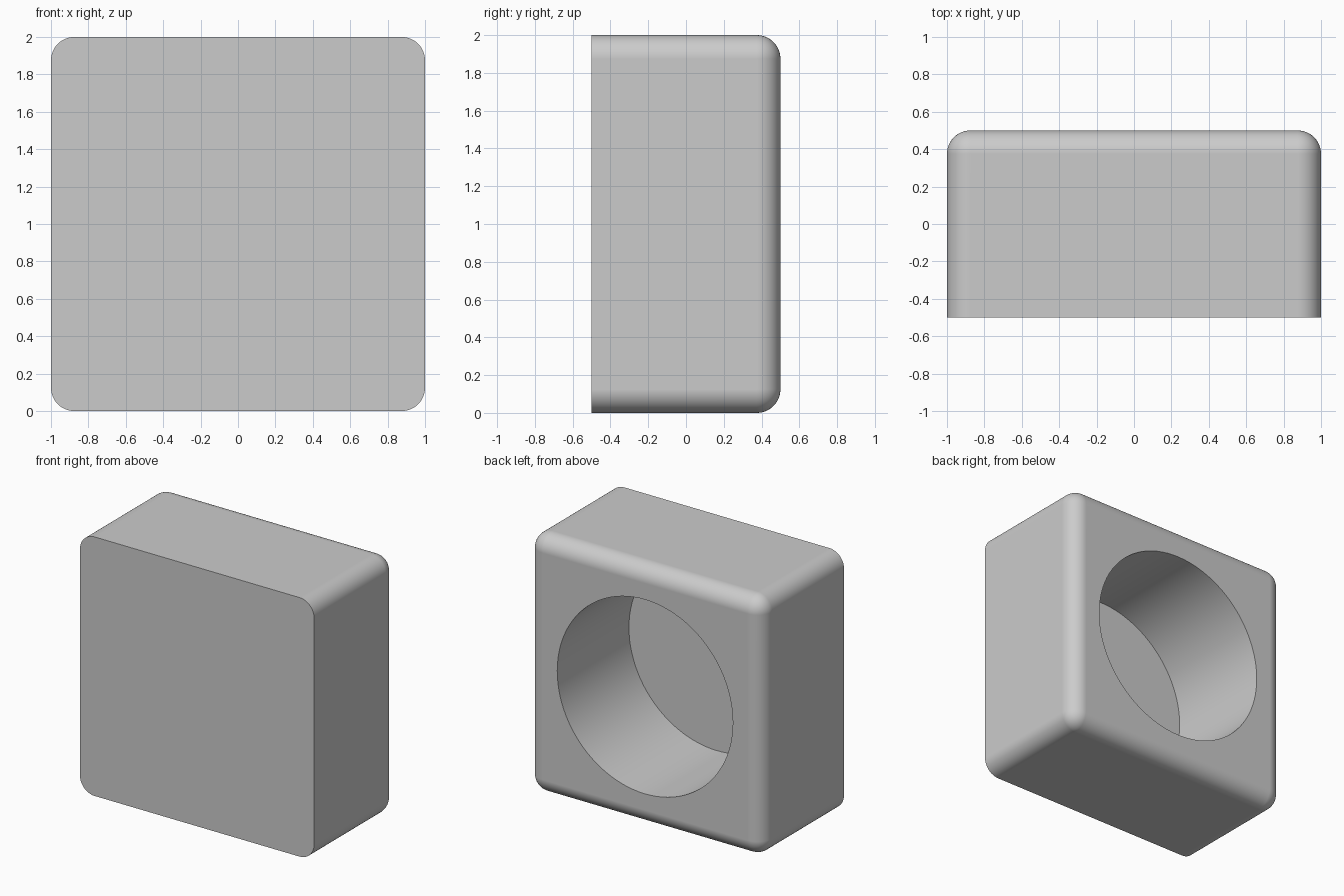
import bpy
import bmesh
import math
from mathutils import Matrix

default = bpy.data.objects.get("Cube")
if default:
    bpy.data.objects.remove(default, do_unlink=True)

SIZE, DEPTH, RADIUS = 2.0, 1.0, 0.125
HOLE_RADIUS, HOLE_DEPTH = 0.75, 0.875
FRONT, BACK = -DEPTH / 2, DEPTH / 2

grey = bpy.data.materials.new("light grey")
grey.use_nodes = True
colour = (0.6, 0.6, 0.6, 1.0)
grey.diffuse_color = colour
grey.node_tree.nodes["Principled BSDF"].inputs["Base Color"].default_value = colour


def add_object(name, bm):
    mesh = bpy.data.meshes.new(name)
    bm.to_mesh(mesh)
    bm.free()
    mesh.materials.append(grey)
    obj = bpy.data.objects.new(name, mesh)
    bpy.context.collection.objects.link(obj)
    return obj


# Block: every edge rounded except the four around the flat front
bm = bmesh.new()
bmesh.ops.create_cube(bm, size=1, matrix=Matrix.Translation((0, 0, SIZE / 2))
                      @ Matrix.Diagonal((SIZE, DEPTH, SIZE, 1)))
rounded = [e for e in bm.edges if any(v.co.y > 0 for v in e.verts)]
bmesh.ops.bevel(bm, geom=rounded, offset=RADIUS, segments=12, profile=0.5,
                affect='EDGES', clamp_overlap=True)
block = add_object("hollow_block", bm)

# Round blind hole, open at the back
bm = bmesh.new()
length = HOLE_DEPTH + 0.2
centre = BACK - HOLE_DEPTH + length / 2
bmesh.ops.create_cone(bm, cap_ends=True, segments=96, radius1=HOLE_RADIUS,
                      radius2=HOLE_RADIUS, depth=length,
                      matrix=Matrix.Translation((0, centre, SIZE / 2))
                      @ Matrix.Rotation(math.pi / 2, 4, 'X'))
cutter = add_object("hole_cutter", bm)
cutter.hide_render = True

cut = block.modifiers.new("hole", 'BOOLEAN')
cut.operation = 'DIFFERENCE'
cut.solver = 'EXACT'
cut.object = cutter

bpy.ops.object.select_all(action='DESELECT')
block.select_set(True)
bpy.context.view_layer.objects.active = block
bpy.ops.object.modifier_apply(modifier=cut.name)
bpy.data.objects.remove(cutter, do_unlink=True)

# Smooth curves, crisp front and hole edges, flat large faces
bpy.ops.object.shade_smooth_by_angle(angle=math.radians(30))
normals = block.modifiers.new("flat_face_normals", 'WEIGHTED_NORMAL')
normals.keep_sharp = True
